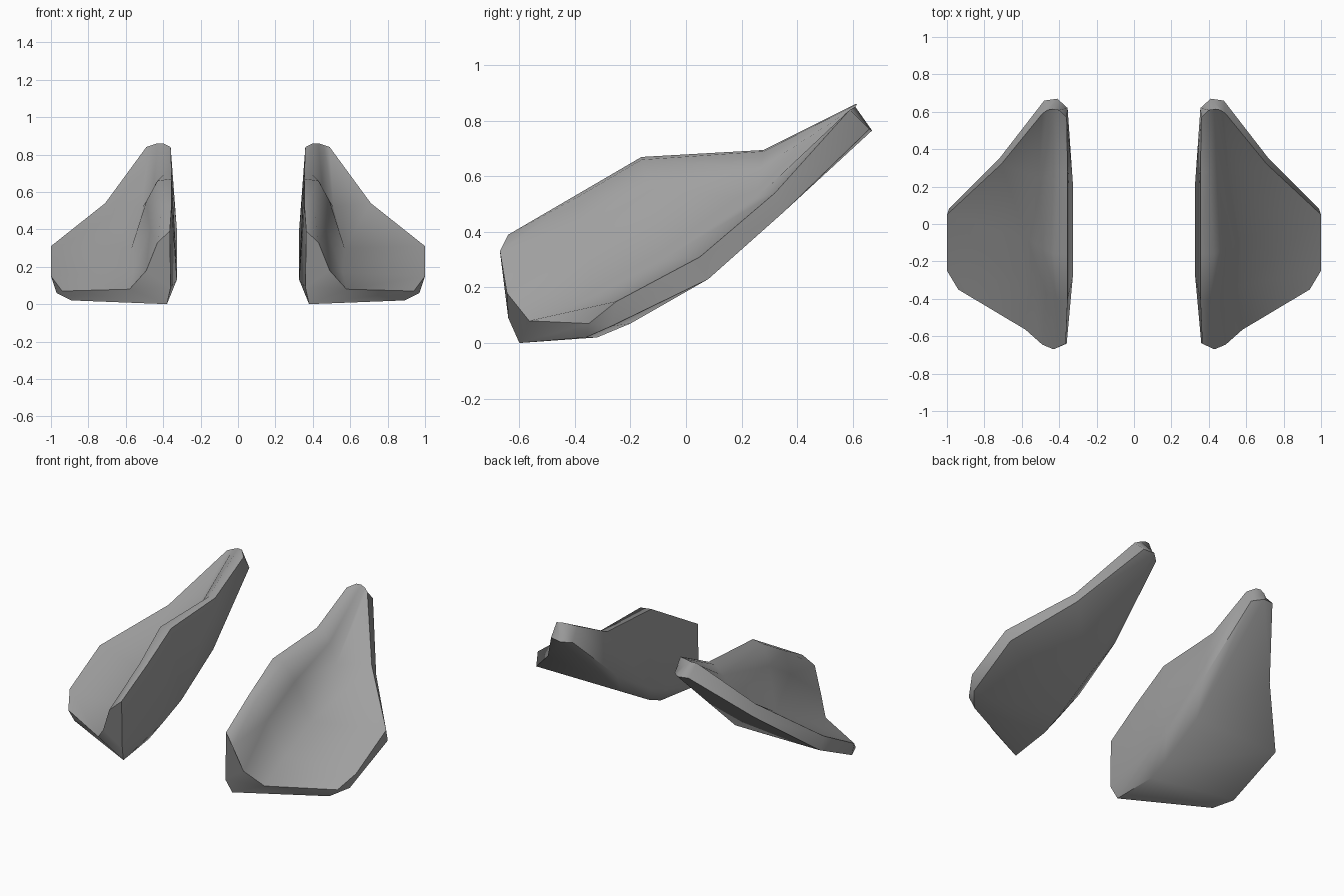
import bpy, bmesh, math

cube = bpy.data.objects.get("Cube")
if cube:
    bpy.data.objects.remove(cube, do_unlink=True)

# Single grey material
grey = bpy.data.materials.new("plain_grey")
grey.use_nodes = True
COLOUR = (0.35, 0.35, 0.35, 1)
grey.diffuse_color = COLOUR
grey.node_tree.nodes["Principled BSDF"].inputs["Base Color"].default_value = COLOUR

# L-shaped sections from front to rear. Each runs: keel, inner low, inner top,
# outer top, outer shoulder, valley, flange top edge, flange bottom edge
SECTIONS = [
    [(.38, -.6, 0), (.36, -.64, .09), (.365, -.64, .39), (.43, -.67, .33),
     (.49, -.645, .18), (.58, -.565, .08), (.94, -.35, .07), (.89, -.36, .02)],
    [(.4, -.32, .02), (.327, -.28, .13), (.355, -.4, .53), (.41, -.4, .52),
     (.47, -.37, .4), (.56, -.33, .17), (1, -.25, .15), (.97, -.27, .06)],
    [(.4, -.2, .07), (.327, -.1, .2), (.355, -.16, .67), (.43, -.16, .66),
     (.49, -.13, .55), (.57, -.08, .3), (1, .05, .31), (.99, .08, .23)],
    [(.4, .08, .23), (.327, .22, .4), (.355, .28, .695), (.4, .28, .69),
     (.45, .27, .63), (.51, .25, .52), (.71, .32, .54), (.72, .35, .47)],
    [(.41, .67, .765), (.355, .62, .755), (.36, .57, .84), (.4, .61, .86),
     (.43, .615, .86), (.46, .61, .85), (.49, .59, .84), (.48, .66, .77)],
]
# Faces that close each end of the loft
CAP = [(0, 1, 2, 3, 4, 5), (0, 5, 6, 7)]


def build_guard(name, side):
    """Loft the sections into one closed guard; side mirrors it in x."""
    bm = bmesh.new()
    rings = [[bm.verts.new((side * x, y, z)) for x, y, z in s] for s in SECTIONS]
    count = len(rings[0])
    for near, far in zip(rings, rings[1:]):
        for i in range(count):
            j = (i + 1) % count
            bm.faces.new((near[i], near[j], far[j], far[i]))
    for ring in (rings[0], rings[-1]):
        for face in CAP:
            bm.faces.new([ring[i] for i in face])
    bmesh.ops.recalc_face_normals(bm, faces=bm.faces)
    mesh = bpy.data.meshes.new(name)
    bm.to_mesh(mesh)
    bm.free()
    mesh.materials.append(grey)
    obj = bpy.data.objects.new(name, mesh)
    bpy.context.collection.objects.link(obj)
    bpy.ops.object.select_all(action='DESELECT')
    obj.select_set(True)
    bpy.context.view_layer.objects.active = obj
    bpy.ops.object.shade_smooth_by_angle(angle=math.radians(65))


build_guard("left_guard", 1)
build_guard("right_guard", -1)
